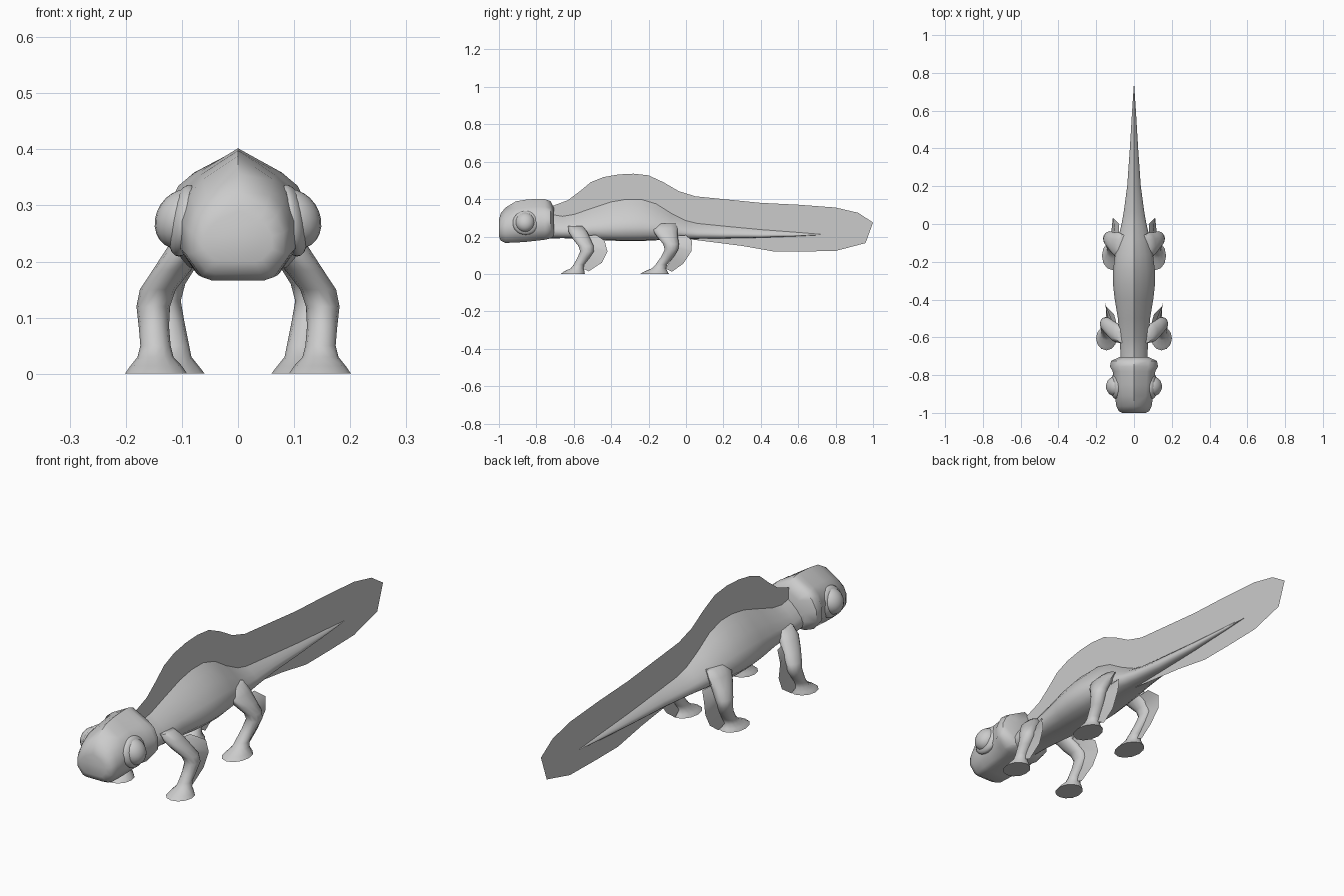
import bpy, bmesh, math

def make(name, bm, mirror=False, angle=50):
    bmesh.ops.remove_doubles(bm, verts=bm.verts, dist=1e-5)
    bmesh.ops.recalc_face_normals(bm, faces=bm.faces)
    me = bpy.data.meshes.new(name)
    bm.to_mesh(me)
    bm.free()
    ob = bpy.data.objects.new(name, me)
    bpy.context.collection.objects.link(ob)
    bpy.ops.object.select_all(action='DESELECT')
    ob.select_set(True)
    bpy.context.view_layer.objects.active = ob
    bpy.ops.object.shade_smooth_by_angle(angle=math.radians(angle))
    if mirror:
        mod = ob.modifiers.new("Mirror", 'MIRROR')
        mod.use_axis[0] = True
    return ob

def loft(rings):
    bm = bmesh.new()
    loops = [[bm.verts.new(p) for p in r] for r in rings]
    n = len(rings[0])
    for a, b in zip(loops, loops[1:]):
        for i in range(n):
            j = (i + 1) % n
            bm.faces.new((a[i], a[j], b[j], b[i]))
    bm.faces.new(loops[0])
    bm.faces.new(loops[-1])
    return bm

def sections(half, stations):
    # stations: y, bottom, top, half width
    full = half + [(-x, z) for x, z in reversed(half[1:-1])]
    return [[(x * w, y, (t + b) / 2 + z * (t - b) / 2) for x, z in full]
            for y, b, t, w in stations]

# Head
head_half = [(0, 1), (.6, .62), (.82, .4), (.98, 0), (.98, -.5), (.68, -.93), (.48, -1), (0, -1)]
make("head", loft(sections(head_half, [
    (-1, .2, .29, .062), (-.99, .178, .325, .083), (-.965, .166, .355, .095),
    (-.91, .168, .388, .104), (-.85, .172, .398, .11), (-.78, .18, .402, .115),
    (-.755, .183, .4, .13), (-.725, .19, .39, .124), (-.705, .2, .35, .08)])))

# Body and tail
body_half = [(0, 1), (.28, .75), (.6, .4), (.87, 0), (1, -.35), (.93, -.7), (.65, -.97), (0, -1)]
stations = [
    (-.73, .19, .32, .07), (-.66, .191, .308, .073), (-.6, .19, .318, .078),
    (-.5, .184, .352, .085), (-.4, .178, .385, .102), (-.32, .176, .399, .111),
    (-.24, .176, .399, .11), (-.16, .18, .375, .1), (-.08, .184, .325, .085),
    (0, .187, .285, .066), (.06, .188, .27, .055), (.2, .19, .256, .036),
    (.4, .194, .237, .022), (.6, .202, .222, .01), (.735, .209, .211, .001)]
make("body", loft(sections(body_half, stations)))

# Flat fin along back and tail
outline = [
    (-.71, .365), (-.63, .395), (-.57, .44), (-.51, .49), (-.44, .518), (-.36, .532),
    (-.28, .536), (-.2, .527), (-.12, .49), (-.04, .443), (.05, .415), (.2, .4),
    (.4, .38), (.6, .37), (.8, .355), (.92, .327), (1, .275), (.96, .165),
    (.8, .123), (.62, .12), (.47, .12), (.3, .15), (0, .188)]
inner = [(y, b + .002) for y, b, t, w in stations if y > 0]
crest = [(y, t - .004) for y, b, t, w in reversed(stations[:-1])]
bm = bmesh.new()
face = bm.faces.new([bm.verts.new((0, y, z)) for y, z in outline + inner + crest])
bmesh.ops.triangulate(bm, faces=[face])
make("back_fin", bm)

# Eyes with sockets
for name, c, r in (("eyes", (.1, -.86, .276), (.048, .052, .053)),
                   ("eye_sockets", (.096, -.857, .273), (.028, .07, .064))):
    bm = bmesh.new()
    bmesh.ops.create_uvsphere(bm, u_segments=20, v_segments=12, radius=1)
    for v in bm.verts:
        v.co = [c[k] + r[k] * v.co[k] for k in range(3)]
        v.co.x -= .15 * (v.co.z - c[2])
    make(name, bm, True)

# Legs: rings of x, y, z, x radius, y radius
def leg(name, rings, n=12):
    make(name, loft([[(x + rx * math.cos(i * math.tau / n), y + ry * math.sin(i * math.tau / n), z)
                      for i in range(n)] for x, y, z, rx, ry in rings]), True)

leg("front_legs", [
    (.065, -.59, .255, .03, .04), (.092, -.578, .225, .034, .05), (.118, -.557, .185, .034, .047),
    (.143, -.535, .15, .032, .041), (.151, -.529, .12, .03, .036), (.15, -.549, .085, .027, .033),
    (.147, -.572, .05, .027, .028), (.147, -.582, .03, .032, .034),
    (.146, -.597, .014, .046, .054), (.146, -.605, .001, .055, .064)])
leg("hind_legs", [
    (.06, -.11, .27, .025, .055), (.08, -.115, .24, .035, .07), (.105, -.1, .2, .036, .056),
    (.128, -.08, .16, .034, .042), (.133, -.078, .13, .031, .036), (.123, -.1, .09, .028, .034),
    (.115, -.132, .05, .028, .031), (.115, -.145, .03, .032, .038),
    (.115, -.16, .014, .045, .06), (.115, -.168, .001, .055, .076)])

# Flat fins behind the legs
def leg_fin(name, root, edge):
    bm = bmesh.new()
    a = [bm.verts.new(p) for p in root]
    b = [bm.verts.new(p) for p in edge]
    for i in range(len(a) - 1):
        bm.faces.new((a[i], a[i + 1], b[i + 1], b[i]))
    make(name, bm, True)

leg_fin("front_leg_fins",
        [(.09, -.535, .205), (.115, -.52, .18), (.14, -.5, .14), (.146, -.525, .08), (.145, -.555, .03)],
        [(.105, -.48, .208), (.15, -.435, .178), (.153, -.42, .12), (.148, -.45, .06), (.145, -.52, .014)])
leg_fin("hind_leg_fins",
        [(.08, -.065, .205), (.1, -.055, .18), (.12, -.045, .14), (.115, -.075, .08), (.11, -.11, .03)],
        [(.078, 0, .207), (.11, .033, .178), (.113, .028, .12), (.105, -.015, .055), (.105, -.075, .012)])
